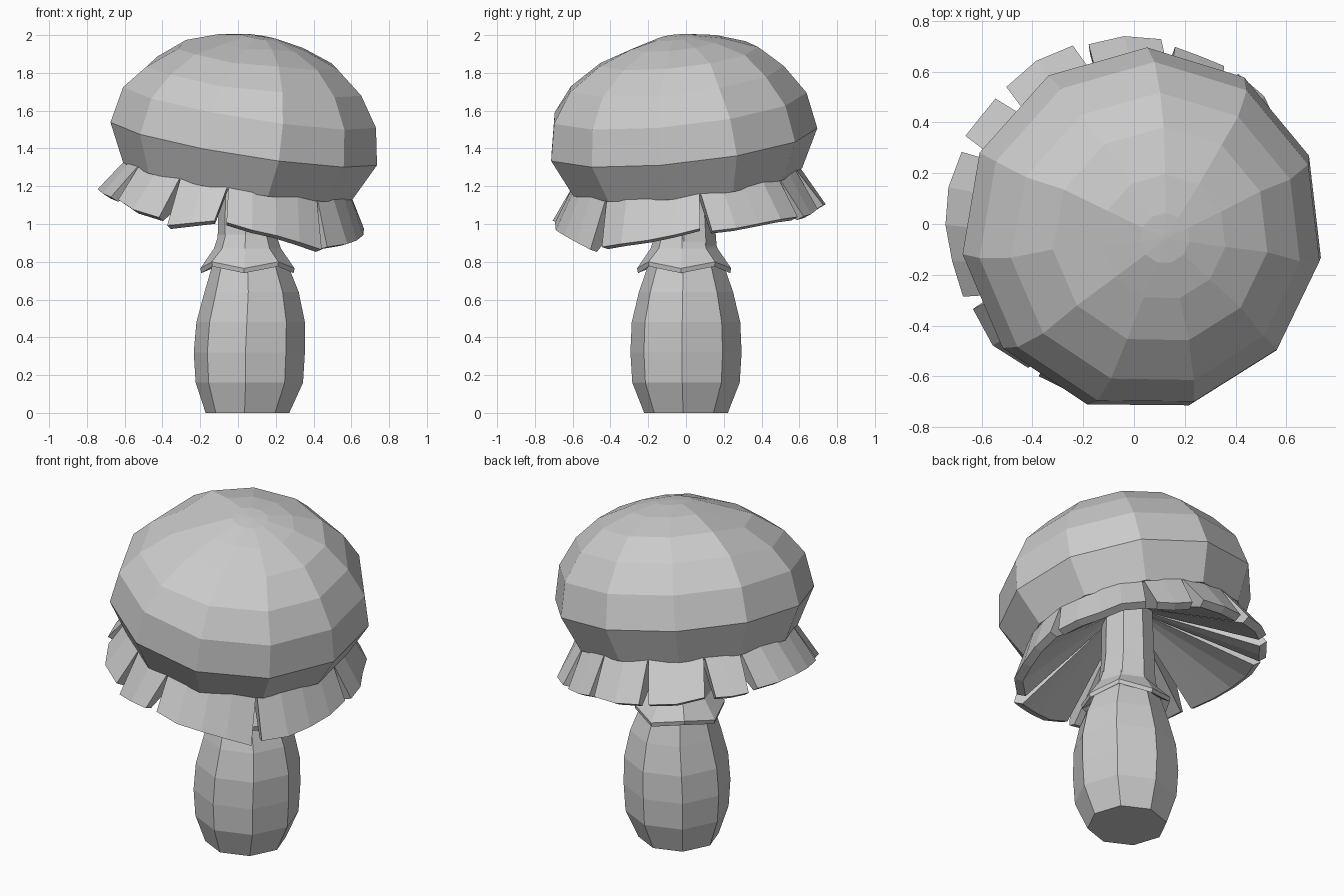
import bpy, bmesh, random
from math import sin, cos, radians
from mathutils import Vector, Matrix

random.seed(4)
if "Cube" in bpy.data.objects:
    bpy.data.objects.remove(bpy.data.objects["Cube"], do_unlink=True)

# Single plain material
grey = bpy.data.materials.new("pale_grey")
grey.use_nodes = True
colour = (0.6, 0.6, 0.6, 1)
grey.diffuse_color = colour
grey.node_tree.nodes["Principled BSDF"].inputs["Base Color"].default_value = colour


def polar(r, degrees, z, cx=0, cy=0):
    a = radians(degrees)
    return Vector((cx + r * cos(a), cy + r * sin(a), z))


def skin(bm, rows, wrap_rows=False):
    """Join closed loops of points into a flat-faced surface, capping open ends."""
    loops = [[bm.verts.new(p) for p in row] for row in rows]
    pairs = list(zip(loops, loops[1:]))
    if wrap_rows:
        pairs.append((loops[-1], loops[0]))
    else:
        bm.faces.new(loops[0][::-1])
        bm.faces.new(loops[-1])
    for low, high in pairs:
        n = len(low)
        for i in range(n):
            j = (i + 1) % n
            bm.faces.new((low[i], low[j], high[j], high[i]))


def finish(name, bm, matrix=Matrix()):
    bmesh.ops.recalc_face_normals(bm, faces=bm.faces)
    mesh = bpy.data.meshes.new(name)
    bm.to_mesh(mesh)
    bm.free()
    mesh.materials.append(grey)
    obj = bpy.data.objects.new(name, mesh)
    bpy.context.collection.objects.link(obj)
    obj.matrix_world = matrix


# Leaning frame shared by the cap and its frill
axis = Vector((0.16, -0.105, 1))
lean = Vector((0, 0, 1)).rotation_difference(axis).to_matrix().to_4x4()
cap_frame = Matrix.Translation((0.033, -0.023, 1.435)) @ lean

# Cap: eleven-sided dome, hollow underneath, a little sunken on one flank
SIDES = 11
SUNKEN = {3: 0.03, 4: 0.02, 5: 0.02}
profile = [(0.08, -0.03), (0.62, -0.205), (0.722, 0), (0.685, 0.195),
           (0.58, 0.35), (0.43, 0.465), (0.25, 0.53), (0.1, 0.56),
           (0.01, 0.565)]
rows = []
for k, (r, h) in enumerate(profile):
    shift = 0.025 if k > 4 else 0
    row = [polar(r, 89 + 360 / SIDES * i, h, 0, shift) for i in range(SIDES)]
    if 4 <= k <= 6:
        for i, depth in SUNKEN.items():
            row[i].z -= depth
    rows.append(row)
bm = bmesh.new()
skin(bm, rows)
finish("cap", bm, cap_frame)

# Ragged frill: flared panels with gills running in to the stem
# (start angle, end angle, hem height at each end)
panels = [(7, 55, -0.375, -0.39), (55, 77, -0.4, -0.41),
          (77, 105, -0.4, -0.42), (105, 135, -0.42, -0.39),
          (135, 155, -0.39, -0.4), (155, 207, -0.38, -0.37),
          (207, 239, -0.37, -0.41), (239, 265, -0.44, -0.36),
          (265, 315, -0.36, -0.44), (315, 367, -0.43, -0.365)]
bm = bmesh.new()
for start, end, h_start, h_end in panels:
    steps = max(2, round((end - start) / 13))
    sections = []
    for s in range(steps + 1):
        t = s / steps
        top = start + (end - start) * t
        hem = start + 2.5 + (end - start - 5) * t
        flare = 0.715 + random.uniform(-0.015, 0.015)
        h = h_start + (h_end - h_start) * t + random.uniform(-0.008, 0.008)
        sections.append([polar(0.59, top, -0.17), polar(flare, hem, h),
                         polar(flare - 0.045, hem, h - 0.02),
                         polar(0.1, top, -0.08)])
    skin(bm, sections)
finish("frill", bm, cap_frame)

# Stem: eight-sided bulb narrowing to a neck (height, radius, x centre)
STEM_SIDES = 8
stem = [(0, 0.222, 0.05), (0.16, 0.285, 0.06), (0.32, 0.295, 0.06),
        (0.48, 0.288, 0.067), (0.64, 0.25, 0.072), (0.77, 0.205, 0.065),
        (0.85, 0.165, 0.055), (1.05, 0.15, 0.045), (1.4, 0.14, 0.05)]
bm = bmesh.new()
skin(bm, [[polar(r, -94 + 360 / STEM_SIDES * i, z, x)
           for i in range(STEM_SIDES)] for z, r, x in stem])
finish("stem", bm)

# Collar: flared ring whose hem zigzags between low and high corners
collar = [(0.945, 0.153, 0), (0.87, 0.178, 0), (0.79, 0.25, 1),
          (0.765, 0.245, 1), (0.81, 0.17, 0)]
bm = bmesh.new()
rows = []
for z, r, hem in collar:
    row = []
    for i in range(STEM_SIDES):
        dip = (-0.025 if i % 2 == 0 else 0.01) * hem
        row.append(polar(r, -94 + 360 / STEM_SIDES * i, z + dip, 0.05, -0.01))
    rows.append(row)
skin(bm, rows, wrap_rows=True)
finish("collar", bm)
